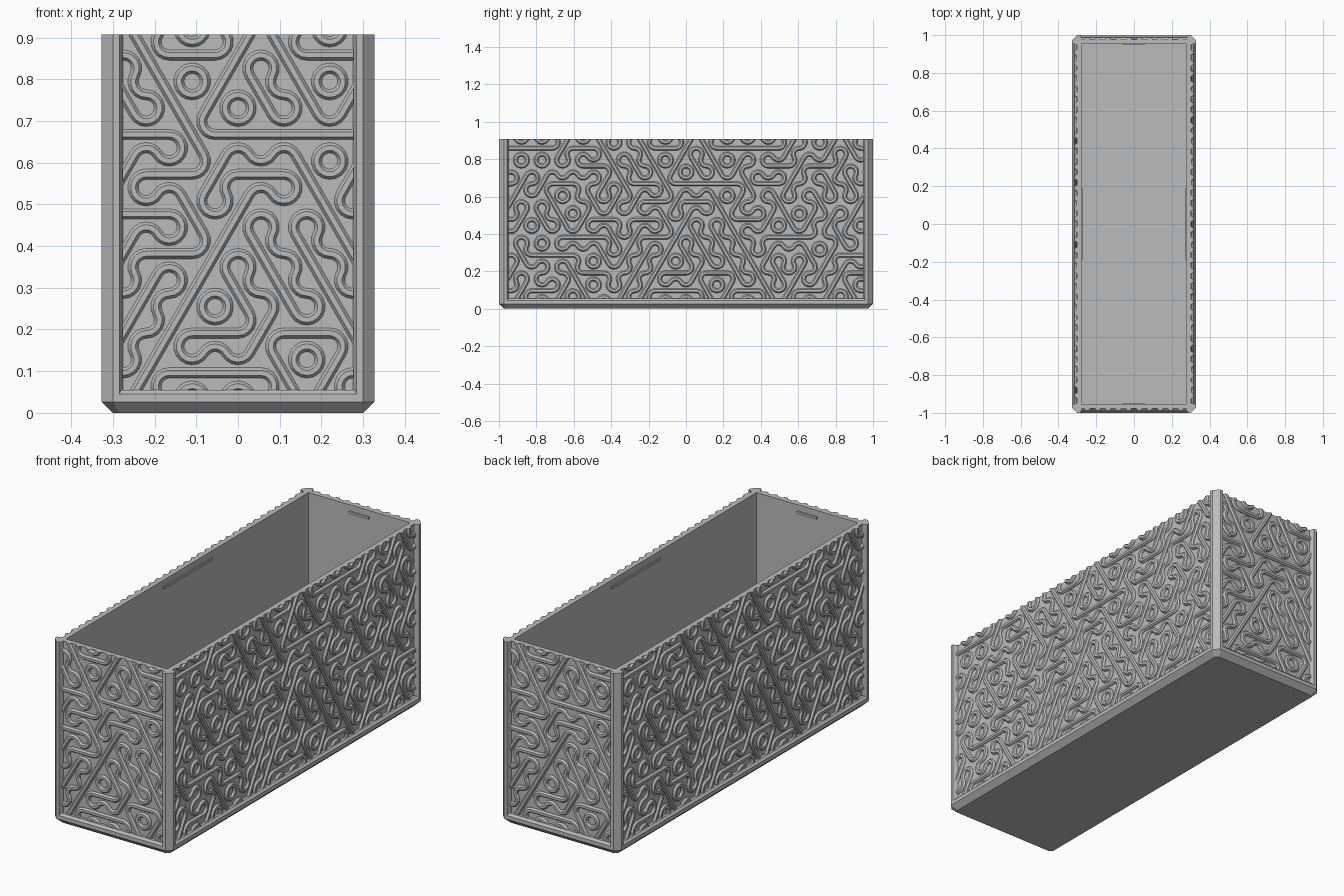
import bpy, bmesh, math, random
from mathutils import Vector, Matrix

random.seed(7)
cube = bpy.data.objects.get("Cube")
if cube:
    bpy.data.objects.remove(cube, do_unlink=True)

X, Y, TOP = 0.327, 1.0, 0.907        # outer half sizes and height
RECESS = 0.024                       # panel depth behind the corner posts
PX, PY = X - RECESS, Y - RECESS
PITCH = 0.11                         # width of a hexagonal tile
EDGE = PITCH / math.sqrt(3)
ROW = EDGE * 1.5
BASE_V = 0.096                       # height of the first tile row

grey = bpy.data.materials.new("light_grey")
grey.use_nodes = True
grey.diffuse_color = (0.5, 0.5, 0.5, 1)
grey.node_tree.nodes["Principled BSDF"].inputs["Base Color"].default_value = (0.5, 0.5, 0.5, 1)


def finish(bm, name):
    bmesh.ops.recalc_face_normals(bm, faces=bm.faces)
    mesh = bpy.data.meshes.new(name)
    bm.to_mesh(mesh)
    bm.free()
    mesh.materials.append(grey)
    obj = bpy.data.objects.new(name, mesh)
    bpy.context.collection.objects.link(obj)
    return obj


def loft(bm, loops, caps=True):
    rings = [[bm.verts.new(p) for p in loop] for loop in loops]
    n = len(rings[0])
    for a, b in zip(rings, rings[1:]):
        for i in range(n):
            j = (i + 1) % n
            bm.faces.new((a[i], a[j], b[j], b[i]))
    if caps:
        bm.faces.new(rings[0][::-1])
        bm.faces.new(rings[-1])


def octagon(x, y, c, z):
    pts = [(x - c, -y), (x, c - y), (x, y - c), (x - c, y)]
    return [(a, b, z) for a, b in pts] + [(-a, -b, z) for a, b in pts]


def rectangle(x, y, z):
    return [(x, -y, z), (x, y, z), (-x, y, z), (-x, -y, z)]


# Chamfered base with a rail around it
bm = bmesh.new()
loft(bm, [octagon(X - 0.027, Y - 0.027, 0.016, 0), octagon(X, Y, 0.027, 0.026),
          octagon(X, Y, 0.027, 0.045), octagon(X - 0.01, Y - 0.01, 0.027, 0.055)])
finish(bm, "base")

# Thin open walls
IX, IY = 0.279, 0.953
bm = bmesh.new()
loft(bm, [rectangle(PX, PY, 0.03), rectangle(PX, PY, TOP),
          rectangle(IX, IY, TOP), rectangle(IX, IY, 0.05)], caps=False)
finish(bm, "walls")

# Corner posts: chamfered outside, slanted flanks beside the panels
half = [(0.027, 0), (0.043, 0), (0.052, RECESS + 0.002), (0.048, 0.047)]
profile = half + [(b, a) for a, b in half[-2::-1]]
bm = bmesh.new()
for sx in (-1, 1):
    for sy in (-1, 1):
        loft(bm, [[(sx * (X - a), sy * (Y - b), z) for a, b in profile]
                  for z in (0.026, TOP)])
finish(bm, "corner_posts")

# Small catch ridges inside, close to the rim
bm = bmesh.new()
for s in (-1, 1):
    for pos, size in (((s * IX, 0, 0.87), (0.012, 0.38, 0.012)),
                      ((0, s * IY, 0.87), (0.11, 0.012, 0.012))):
        bmesh.ops.create_cube(bm, size=1, matrix=Matrix.Translation(pos) @ Matrix.Diagonal((*size, 1)))
finish(bm, "catch_ridges")

# Tile kinds: direction of the straight band, then corners wrapped by an arc
KINDS = {"H": (0, (90, 270)), "U": (60, (150, 330)), "D": (120, (30, 210)),
         "A": (None, (30, 150, 270)), "V": (None, (90, 210, 330))}
CENTRE_ROWS = ["UHHDU", "UUHUHD", "UUDDD", "UHUDDD", "HDUVD",
               "UHUHDU", "HDHHH", "DDUDDU", "DHUDH", "DUDUUD"]
# Closed rings in the outer part of the pattern
RINGS = [(-0.33, 0.795), (-0.66, 0.61), (-0.825, 0.445), (0.935, 0.445),
         (0.715, 0.325), (-0.495, 0.255)]


def polar(angle, r):
    a = math.radians(angle)
    return Vector((math.cos(a), math.sin(a))) * r


def tile_kind(row, k, centre):
    first = -3 if row % 2 else -2
    if 0 <= row < len(CENTRE_ROWS) and 0 <= k - first < len(CENTRE_ROWS[row]):
        return CENTRE_ROWS[row][k - first]
    need = [a for a in range(30, 390, 60)
            if any((centre + polar(a, EDGE) - Vector(r)).length < 0.02 for r in RINGS)]
    return random.choice([c for c in "HHUUDDAV" if all(a in KINDS[c][1] for a in need)])


def make_paths():
    # Each path is a list of (point, sideways direction)
    paths = []
    for row in range(-1, 11):
        for k in range(-10, 11):
            centre = Vector(((k + 0.5 * (row % 2)) * PITCH, BASE_V + row * ROW))
            straight, arcs = KINDS[tile_kind(row, k, centre)]
            if straight is not None:
                d = polar(straight, PITCH / 2)
                side = polar(straight + 90, 1)
                paths.append([(centre - d, side), (centre + d, side)])
            for a in arcs:
                hub = centre + polar(a, EDGE)
                dirs = [polar(a + 180 + t, 1) for t in range(-60, 61, 20)]
                paths.append([(hub + d * EDGE / 2, d) for d in dirs])
    return paths


PATHS = make_paths()
SECTION = [(-0.0125, -0.003), (-0.0125, 0.002), (-0.006, 0.011),
           (0.006, 0.011), (0.0125, 0.002), (0.0125, -0.003)]


def relief(name, half_width, distance, turn):
    # Raised winding bands, trimmed to the panel and turned to its side
    bm = bmesh.new()
    for path in PATHS:
        if all(abs(p.x) > half_width + PITCH for p, s in path):
            continue
        loft(bm, [[(p.x + s.x * o, -h, p.y + s.y * o) for o, h in SECTION]
                  for p, s in path], caps=False)
    bmesh.ops.remove_doubles(bm, verts=bm.verts, dist=0.0005)
    for co, no in (((half_width, 0, 0), (1, 0, 0)), ((-half_width, 0, 0), (-1, 0, 0)),
                   ((0, 0, TOP), (0, 0, 1)), ((0, 0, 0.05), (0, 0, -1))):
        bmesh.ops.bisect_plane(bm, geom=bm.verts[:] + bm.edges[:] + bm.faces[:],
                               plane_co=co, plane_no=no, clear_outer=True)
    bmesh.ops.holes_fill(bm, edges=[e for e in bm.edges if e.is_boundary], sides=0)
    place = Matrix.Rotation(math.radians(turn), 4, "Z") @ Matrix.Translation((0, -distance, 0))
    bmesh.ops.transform(bm, matrix=place, verts=bm.verts)
    finish(bm, name)


WIDE, LONG = X - 0.05, Y - 0.05
relief("front_relief", WIDE, PY, 0)
relief("left_relief", LONG, PX, 90)
relief("back_relief", WIDE, PY, 180)
relief("right_relief", LONG, PX, 270)
